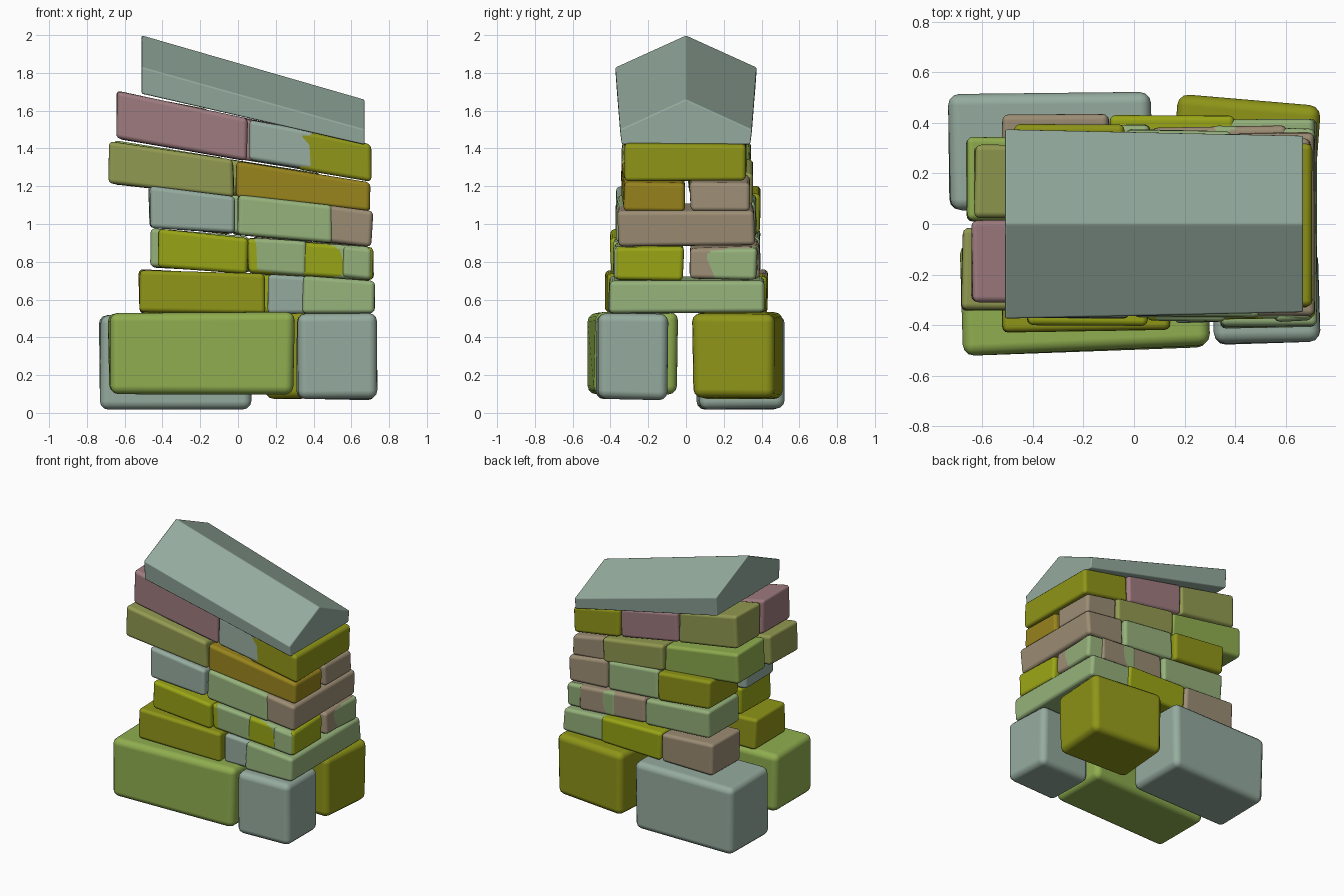
import bpy, bmesh, random
from math import radians
from mathutils import Matrix, Vector

random.seed(4)
if "Cube" in bpy.data.objects:
    bpy.data.objects.remove(bpy.data.objects["Cube"])


def material(name, rgb):
    m = bpy.data.materials.new(name)
    m.use_nodes = True
    lin = [(c / 255) ** 2.2 for c in rgb] + [1]
    m.diffuse_color = lin
    m.node_tree.nodes["Principled BSDF"].inputs["Base Color"].default_value = lin
    return m


MATS = {n: material(n, c) for n, c in {
    "grey_teal": (148, 170, 157), "leaf_green": (142, 172, 80),
    "sage": (148, 176, 122), "dark_olive": (142, 148, 30),
    "yellow_olive": (152, 164, 28), "taupe": (155, 140, 116),
    "mauve": (158, 123, 127), "moss": (145, 153, 82),
    "ochre": (150, 130, 34)}.items()}

# Each course: bottom z and top z at x = -0.6, then at x = 0.7
COURSES = [(.06, .53, .08, .53), (.53, .765, .53, .705),
           (.775, .985, .705, .875), (.995, .215 + 1, .885, 1.075),
           (1.21, 1.43, 1.06, 1.22), (1.445, 1.695, 1.23, 1.42)]


def finish(name, bm, mat, bevel, segments):
    bmesh.ops.recalc_face_normals(bm, faces=bm.faces)
    me = bpy.data.meshes.new(name)
    bm.to_mesh(me)
    bm.free()
    me.materials.append(MATS[mat])
    for p in me.polygons:
        p.use_smooth = True
    ob = bpy.data.objects.new(name, me)
    bpy.context.collection.objects.link(ob)
    b = ob.modifiers.new("rounded_edges", "BEVEL")
    b.width, b.segments = bevel, segments
    b.limit_method = "NONE"
    b.harden_normals = True
    return ob


def stone(name, mat, course, x0, x1, y0, y1, yaw=0, z=None):
    """Rounded block whose bed planes follow the tilt of its course."""
    a0, a1, b0, b1 = COURSES[course]
    bm = bmesh.new()
    bmesh.ops.create_cube(bm, size=1)
    mid = Vector(((x0 + x1) / 2, (y0 + y1) / 2, 0))
    turn = Matrix.Rotation(radians(yaw), 3, "Z")
    for v in bm.verts:
        up = v.co.z > 0
        x = x1 if v.co.x > 0 else x0
        y = y1 if v.co.y > 0 else y0
        t = (x + .6) / 1.3
        h = (a1 + (b1 - a1) * t) if up else (a0 + (b0 - a0) * t)
        if z:
            h = z[1] if up else z[0]
        p = turn @ (Vector((x, y, h)) - mid) + mid
        jitter = [random.uniform(-.007, .007) for _ in range(3)]
        v.co = p + Vector(jitter)
    finish(name, bm, mat, .045 if course == 0 else .024, 3)


# Foundation blocks
stone("base_front", "leaf_green", 0, -.68, .29, -.5, -.06, 2, (.1, .53))
stone("base_front_left", "grey_teal", 0, .31, .73, -.47, -.1, 1, (.07, .53))
stone("base_back_right", "grey_teal", 0, -.73, .07, .06, .52, 1, (.02, .52))
stone("base_back_left", "dark_olive", 0, .16, .72, .05, .49, -4, (.08, .53))

# First course
stone("course1_front", "dark_olive", 1, -.52, .14, -.42, -.06, 1)
stone("course1_front_gap", "grey_teal", 1, .16, .42, -.39, -.05)
stone("course1_side", "sage", 1, .34, .72, -.41, .41)
stone("course1_back", "yellow_olive", 1, -.09, .4, .05, .425)
stone("course1_back_corner", "taupe", 1, -.52, -.1, .1, .43)

# Second course
stone("course2_front", "yellow_olive", 2, -.42, .05, -.4, -.04)
stone("course2_front_green", "sage", 2, .06, .7, -.37, -.05, -1.5)
stone("course2_front_olive", "yellow_olive", 2, .05, .71, -.372, -.02, 1)
stone("course2_front_patch", "sage", 2, .08, .36, -.385, -.06)
stone("course2_side_patch", "sage", 2, .55, .7, -.385, -.2, 2)
stone("course2_side", "taupe", 2, .2, .71, .02, .36)
stone("course2_side_green", "sage", 2, .3, .71, .07, .38, -2)
stone("course2_back_taupe", "taupe", 2, .07, .6, .05, .385)
stone("course2_back_corner", "sage", 2, -.46, .06, .03, .39)

# Third course
stone("course3_front", "grey_teal", 3, -.47, -.02, -.37, -.03)
stone("course3_front_green", "sage", 3, 0, .5, -.37, -.04, -1)
stone("course3_side", "taupe", 3, .4, .71, -.36, .36)
stone("course3_back", "sage", 3, -.03, .39, .04, .37)
stone("course3_back_corner", "dark_olive", 3, -.47, -.04, .05, .39)

# Fourth course
stone("course4_front", "moss", 4, -.68, -.02, -.34, -.02)
stone("course4_front_ochre", "ochre", 4, -.01, .7, -.335, -.01, .5)
stone("course4_side", "taupe", 4, .44, .7, .02, .34)
stone("course4_back", "moss", 4, -.05, .44, .03, .35)
stone("course4_back_corner", "leaf_green", 4, -.66, -.06, .01, .34)

# Fifth course
stone("course5_front", "mauve", 5, -.64, .05, -.31, .02)
stone("course5_front_gap", "grey_teal", 5, .06, .4, -.32, 0)
stone("course5_side", "dark_olive", 5, .32, .7, -.32, .32)
stone("course5_back", "mauve", 5, -.15, .31, .02, .32)
stone("course5_back_corner", "moss", 5, -.63, -.16, .03, .31)

# Tilted ridged capstone: five-sided end profiles, joined
bm = bmesh.new()
rings = []
for x, ridge, eave, base, w in ((-.51, 2, 1.83, 1.69, .375), (.67, 1.66, 1.5, 1.42, .35)):
    profile = [(-w + .01, base), (-w, eave), (0, ridge), (w, eave), (w - .01, base)]
    rings.append([bm.verts.new((x, y, z)) for y, z in profile])
bm.faces.new(rings[0])
bm.faces.new(rings[1])
for i in range(5):
    j = (i + 1) % 5
    bm.faces.new((rings[0][i], rings[0][j], rings[1][j], rings[1][i]))
finish("capstone", bm, "grey_teal", .008, 2)
